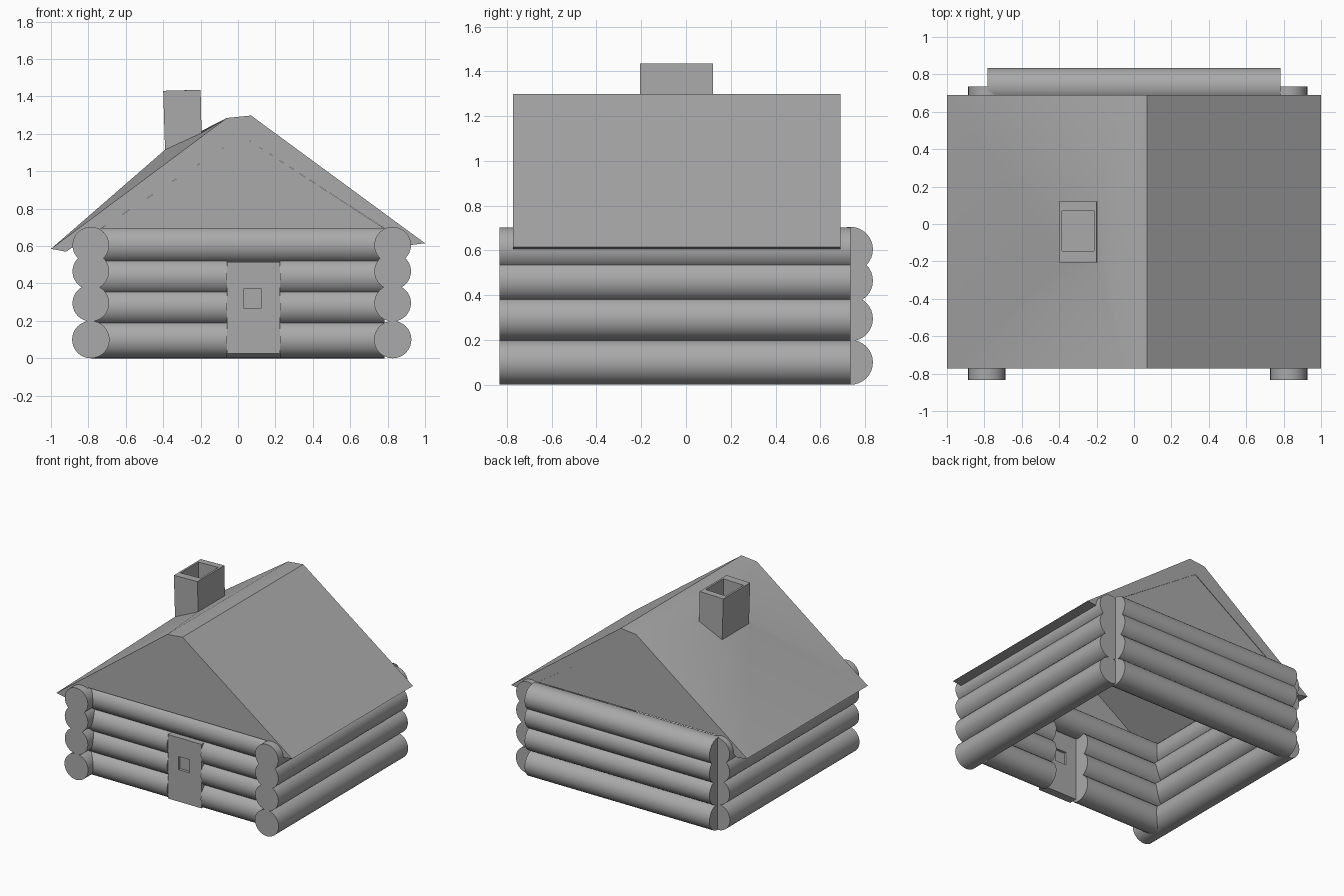
import bpy, bmesh, math
from mathutils import Matrix, Vector

cube = bpy.data.objects.get("Cube")
if cube:
    bpy.data.objects.remove(cube, do_unlink=True)

grey = bpy.data.materials.new("plain_grey")
grey.use_nodes = True
grey.diffuse_color = (0.4, 0.4, 0.4, 1)
grey.node_tree.nodes["Principled BSDF"].inputs["Base Color"].default_value = (0.4, 0.4, 0.4, 1)


def finish(name, bm, angle=30):
    """Turn a bmesh into a shaded, coloured object."""
    bmesh.ops.recalc_face_normals(bm, faces=bm.faces)
    mesh = bpy.data.meshes.new(name)
    bm.to_mesh(mesh)
    bm.free()
    mesh.materials.append(grey)
    obj = bpy.data.objects.new(name, mesh)
    bpy.context.collection.objects.link(obj)
    bpy.ops.object.select_all(action='DESELECT')
    obj.select_set(True)
    bpy.context.view_layer.objects.active = obj
    bpy.ops.object.shade_smooth_by_angle(angle=math.radians(angle))
    return obj


def log(bm, start, end, radius=0.1):
    """Add one round log between two points."""
    a, b = Vector(start), Vector(end)
    turn = (b - a).to_track_quat('Z', 'Y').to_matrix().to_4x4()
    bmesh.ops.create_cone(bm, cap_ends=True, segments=32, radius1=radius, radius2=radius,
                          depth=(b - a).length, matrix=Matrix.Translation((a + b) / 2) @ turn)


SIDE_Z = (0.1, 0.295, 0.465, 0.605)
FRONT_Z = (0.1, 0.275, 0.435, 0.605)
FRONT_Y, BACK_Y, HALF = -0.673, 0.735, 0.783
DOOR_X = (-0.06, 0.225)

# Side walls run past the front corners
for name, x in (("right_wall_logs", -0.787), ("left_wall_logs", 0.827)):
    bm = bmesh.new()
    for z in SIDE_Z:
        log(bm, (x, -0.833, z), (x, 0.735, z), 0.098 if z > 0.1 else 0.1)
    finish(name, bm)

# Back wall
bm = bmesh.new()
for z in SIDE_Z:
    log(bm, (-HALF, BACK_Y, z), (HALF, BACK_Y, z))
finish("back_wall_logs", bm)

# Front wall, with the lower logs split around the doorway
bm = bmesh.new()
for z in FRONT_Z[:3]:
    log(bm, (-HALF, FRONT_Y, z), (DOOR_X[0], FRONT_Y, z))
    log(bm, (DOOR_X[1], FRONT_Y, z), (HALF, FRONT_Y, z))
log(bm, (-HALF, FRONT_Y, FRONT_Z[3]), (HALF, FRONT_Y, FRONT_Z[3]))
finish("front_wall_logs", bm)


# Door leaf with a sunken window on both faces
def door_ring(bm, x0, x1, z0, z1, y):
    return [bm.verts.new(p) for p in ((x0, y, z0), (x1, y, z0), (x1, y, z1), (x0, y, z1))]


def bridge(bm, ring_a, ring_b):
    for i in range(4):
        j = (i + 1) % 4
        bm.faces.new((ring_a[i], ring_a[j], ring_b[j], ring_b[i]))


bm = bmesh.new()
edges = []
for y, inward in ((-0.763, 0.02), (-0.70, -0.02)):
    outer = door_ring(bm, *DOOR_X, 0.025, 0.515, y)
    rim = door_ring(bm, 0.03, 0.125, 0.27, 0.37, y)
    sunk = door_ring(bm, 0.03, 0.125, 0.27, 0.37, y + inward)
    bridge(bm, outer, rim)
    bridge(bm, rim, sunk)
    bm.faces.new(sunk)
    edges.append(outer)
bridge(bm, *edges)
finish("door", bm)

# Roof shell: an open tent profile, the right slope swelling up into the chimney
PROFILE = [(-1, 0.585), (-0.06, 1.285), (0.07, 1.298), (1, 0.615),
           (0.92, 0.605), (0.02, 1.19), (-0.92, 0.57)]
Y0, Y1 = -0.772, 0.69
bm = bmesh.new()
front = [bm.verts.new((x, Y0, z)) for x, z in PROFILE]
back = [bm.verts.new((x, Y1, z)) for x, z in PROFILE]
count = len(PROFILE)
for i in range(1, count):
    j = (i + 1) % count
    bm.faces.new((front[i], front[j], back[j], back[i]))
for end in (front, back):
    bm.faces.new((end[0], end[1], end[5], end[6]))
    bm.faces.new((end[1], end[2], end[5]))
    bm.faces.new((end[2], end[3], end[4], end[5]))


# Chimney rings: base, top, inner rim and flue bottom
def chimney_ring(x0, x1, y0, y1, z0, z1):
    return [bm.verts.new(p) for p in ((x0, y0, z0), (x1, y0, z1), (x1, y1, z1), (x0, y1, z0))]


rings = [[front[0], front[1], back[1], back[0]],
         chimney_ring(-0.39, -0.195, -0.205, 0.12, 1.115, 1.205),
         chimney_ring(-0.4, -0.2, -0.205, 0.12, 1.43, 1.435),
         chimney_ring(-0.385, -0.215, -0.145, 0.07, 1.43, 1.435),
         chimney_ring(-0.385, -0.215, -0.145, 0.07, 1.22, 1.22)]
for lower, upper in zip(rings, rings[1:]):
    bridge(bm, lower, upper)
bm.faces.new(rings[-1])
finish("roof_and_chimney", bm, 35)

# Gable panels closing both ends of the roof
for name, y, inward in (("front_gable", -0.768, 0.02), ("back_gable", 0.686, -0.02)):
    bm = bmesh.new()
    tri = [bm.verts.new((x, y, z)) for x, z in ((-0.73, 0.695), (0.78, 0.695), (0.02, 1.19))]
    face = bm.faces.new(tri)
    new = bmesh.ops.extrude_face_region(bm, geom=[face])["geom"]
    bmesh.ops.translate(bm, vec=(0, inward, 0),
                        verts=[v for v in new if isinstance(v, bmesh.types.BMVert)])
    finish(name, bm)
